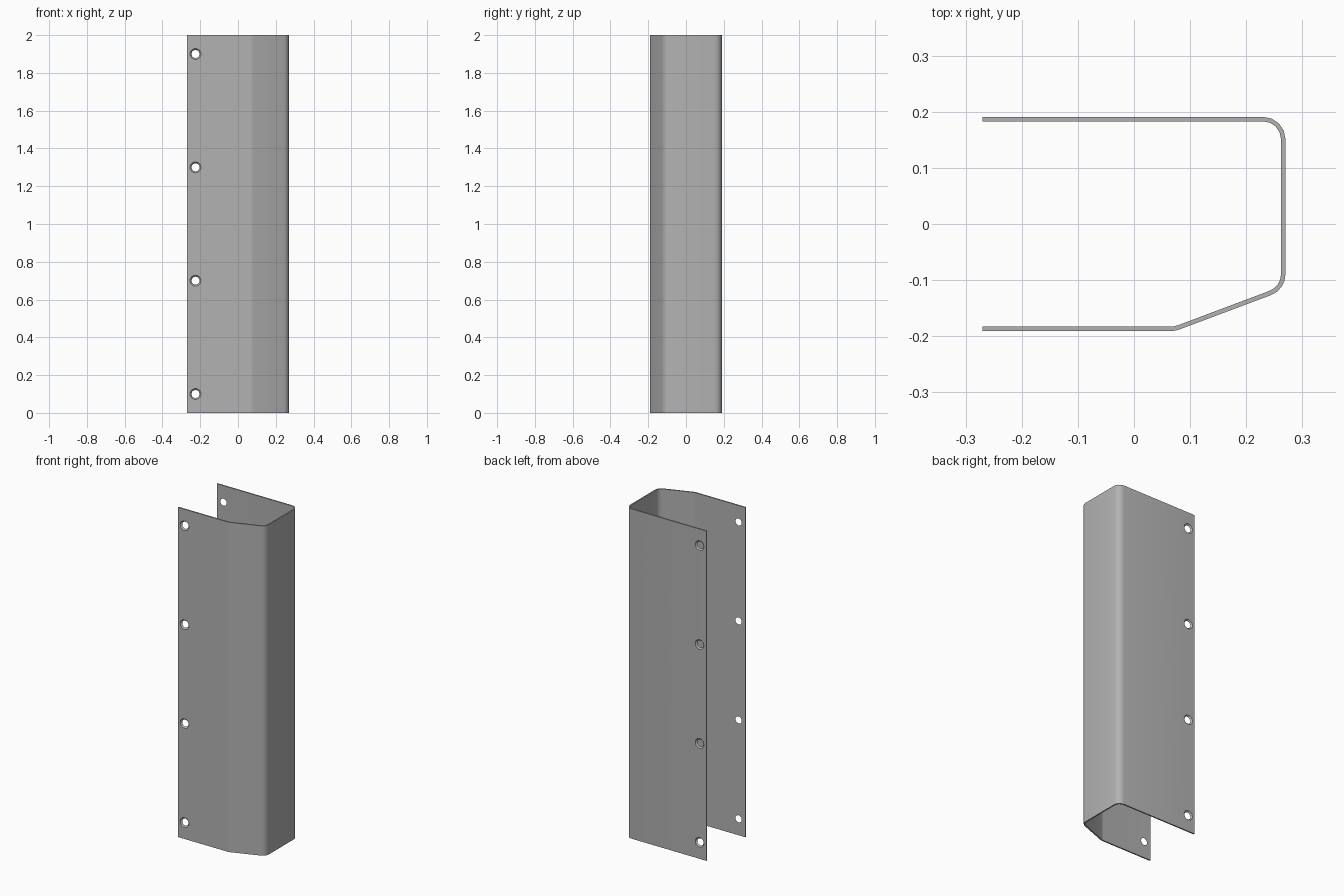
import bpy, bmesh, math
from mathutils import Vector, Matrix

cube = bpy.data.objects.get("Cube")
if cube:
    bpy.data.objects.remove(cube, do_unlink=True)

HEIGHT, THICK = 2.0, 0.008
HALF_X, HALF_Y = 0.27, 0.191

grey = bpy.data.materials.new("sheet_metal_grey")
grey.use_nodes = True
colour = (0.45, 0.45, 0.45, 1)
grey.diffuse_color = colour
grey.node_tree.nodes["Principled BSDF"].inputs["Base Color"].default_value = colour


def make_object(name, bm):
    bmesh.ops.recalc_face_normals(bm, faces=bm.faces)
    mesh = bpy.data.meshes.new(name)
    bm.to_mesh(mesh)
    bm.free()
    mesh.materials.append(grey)
    obj = bpy.data.objects.new(name, mesh)
    bpy.context.collection.objects.link(obj)
    return obj


def bend(before, corner, after, radius, steps=4):
    """Arc pairs (outer, inner) for one sheet bend; the path runs anticlockwise."""
    d1, d2 = (corner - before).normalized(), (after - corner).normalized()
    turn = d1.angle(d2)
    normal = Vector((-d1.y, d1.x))
    centre = corner - d1 * radius * math.tan(turn / 2) + normal * radius
    pairs = []
    for i in range(steps + 1):
        ray = Matrix.Rotation(turn * i / steps, 2) @ -normal
        pairs.append((centre + ray * radius, centre + ray * (radius - THICK)))
    return pairs


# Folded sheet section: front lip, slanted shoulder, side wall, back wall
path = [Vector(p) for p in ((-HALF_X, -HALF_Y), (0.073, -HALF_Y),
                            (HALF_X, -0.117), (HALF_X, HALF_Y), (-HALF_X, HALF_Y))]
inward = Vector((0, THICK))
pairs = [(path[0], path[0] + inward)]
for i, radius in ((1, 0.06), (2, 0.04), (3, 0.04)):
    pairs += bend(path[i - 1], path[i], path[i + 1], radius)
pairs.append((path[4], path[4] - inward))

bm = bmesh.new()
outline = [p[0] for p in pairs] + [p[1] for p in reversed(pairs)]
section = bm.faces.new([bm.verts.new((p.x, p.y, 0)) for p in outline])
extruded = bmesh.ops.extrude_face_region(bm, geom=[section])
bmesh.ops.translate(bm, vec=(0, 0, HEIGHT),
                    verts=[v for v in extruded["geom"] if isinstance(v, bmesh.types.BMVert)])
panel = make_object("folded_cover_panel", bm)

# Countersunk holes, wide on the outside of both lips
bm = bmesh.new()
for side in (-1, 1):
    for z in (0.1, 0.7, 1.3, 1.9):
        place = Matrix.Translation((-0.225, side * (HALF_Y - THICK / 2), z))
        turn = Matrix.Rotation(side * math.pi / 2, 4, "X")
        bmesh.ops.create_cone(bm, cap_ends=True, segments=32, radius1=0.033,
                              radius2=0.017, depth=THICK * 2, matrix=place @ turn)
cutter = make_object("hole_cutter", bm)
cutter.hide_render = True

cut = panel.modifiers.new("holes", "BOOLEAN")
cut.operation, cut.solver, cut.object = "DIFFERENCE", "EXACT", cutter
bpy.ops.object.select_all(action="DESELECT")
bpy.context.view_layer.objects.active = panel
panel.select_set(True)
bpy.ops.object.modifier_apply(modifier=cut.name)
bpy.data.objects.remove(cutter, do_unlink=True)
bpy.ops.object.shade_smooth_by_angle(angle=math.radians(30))
